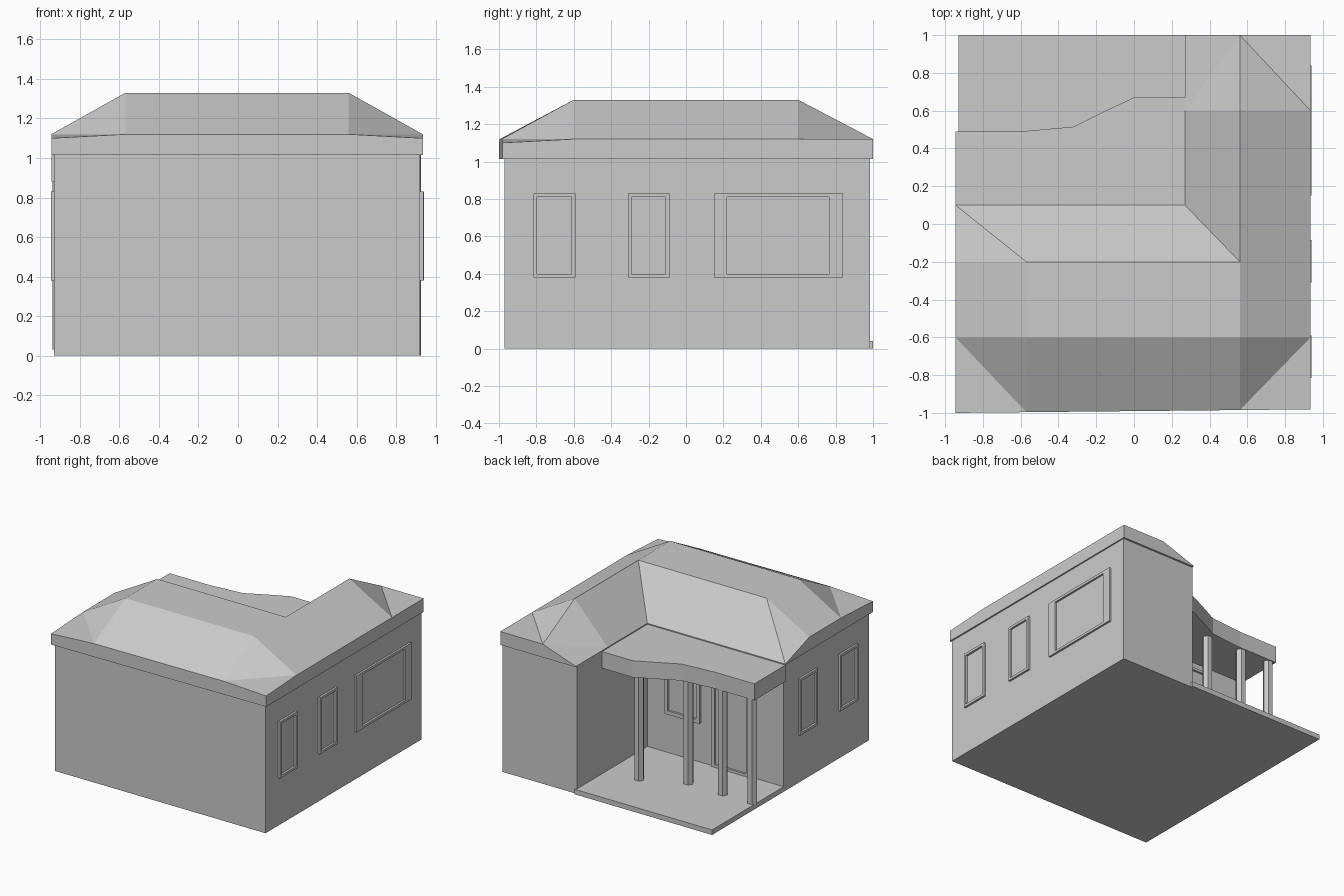
import bpy, bmesh, math

if "Cube" in bpy.data.objects:
    bpy.data.objects.remove(bpy.data.objects["Cube"])

grey = bpy.data.materials.new("plain_grey")
grey.diffuse_color = (0.6, 0.6, 0.6, 1)
grey.use_nodes = True
grey.node_tree.nodes["Principled BSDF"].inputs["Base Color"].default_value = grey.diffuse_color

def finish(bm, name):
    bmesh.ops.recalc_face_normals(bm, faces=bm.faces[:])
    me = bpy.data.meshes.new(name)
    bm.to_mesh(me)
    bm.free()
    me.materials.append(grey)
    ob = bpy.data.objects.new(name, me)
    bpy.context.collection.objects.link(ob)
    return ob

def prism(name, outline, z0, z1):
    """Upright solid from a plan outline."""
    bm = bmesh.new()
    f = bm.faces.new([bm.verts.new((x, y, z0)) for x, y in outline])
    r = bmesh.ops.extrude_face_region(bm, geom=[f], use_keep_orig=True)
    for v in r["geom"]:
        if isinstance(v, bmesh.types.BMVert):
            v.co.z = z1
    return finish(bm, name)

def frame(name, origin, u, n, outer, inner, depth=0.016):
    """Raised rectangular surround on a wall; u = direction along wall, n = outward."""
    bm = bmesh.new()
    def ring(rect, d):
        a0, z0, a1, z1 = rect
        return [bm.verts.new((origin[0] + u[0]*a + n[0]*d, origin[1] + u[1]*a + n[1]*d, z))
                for a, z in ((a0, z0), (a1, z0), (a1, z1), (a0, z1))]
    rings = [ring(outer, -0.005), ring(outer, depth), ring(inner, depth), ring(inner, -0.005)]
    for k in range(4):
        a, b = rings[k], rings[(k + 1) % 4]
        for i in range(4):
            j = (i + 1) % 4
            bm.faces.new((a[i], a[j], b[j], b[i]))
    return finish(bm, name)

# L-shaped walls
prism("walls", [(-0.93, -0.97), (0.922, -0.97), (0.925, 0.985), (0.27, 0.985),
                (0.27, 0.1), (-0.93, 0.1)], 0, 1.016)

# Roof: height grid over the L plan, closed by a fascia and a soffit
XS = [-0.945, -0.57, 0.27, 0.56, 0.935]
YS = [-1, -0.6, -0.2, 0.1, 0.6, 1]
E, T, L = 1.12, 1.33, 1.02      # eave, top deck, inner eave
H = [[1.10, E, E, E, 1.10],
     [E, T, T, T, E],
     [E, T, T, T, E],
     [L, L, L, T, E],
     [L, L, L, T, E],
     [L, L, L, E, E]]
bm = bmesh.new()
top, low = {}, {}
for r, y in enumerate(YS):
    for c, x in enumerate(XS):
        if r > 3 and c < 2:
            continue
        yy = y + 0.01 * (x + 0.945) if r == 0 else y
        top[r, c] = bm.verts.new((x, yy, H[r][c]))
        low[r, c] = bm.verts.new((x, yy, 1.014))
falling = {(0, 0), (2, 0), (4, 3)}          # cells split on the other diagonal
rising = {(0, 3), (2, 2), (4, 2)}
for r in range(5):
    for c in range(4):
        if r > 2 and c < 2:
            continue
        q = [(r, c), (r, c + 1), (r + 1, c + 1), (r + 1, c)]
        t = [top[k] for k in q]
        if (r, c) in falling:
            bm.faces.new((t[0], t[1], t[3]))
            bm.faces.new((t[1], t[2], t[3]))
        elif (r, c) in rising:
            bm.faces.new((t[0], t[1], t[2])) if (r, c) != (2, 2) else bm.faces.new((t[0], t[1], t[3]))
            bm.faces.new((t[0], t[2], t[3])) if (r, c) != (2, 2) else bm.faces.new((t[1], t[2], t[3]))
        else:
            bm.faces.new(t)
        bm.faces.new([low[k] for k in reversed(q)])
to_low = {top[k]: low[k] for k in top}
for e in [e for e in bm.edges if e.is_boundary and e.verts[0] in to_low]:
    a, b = e.verts
    bm.faces.new((a, b, to_low[b], to_low[a]))
finish(bm, "roof")

# Porch floor and curved porch canopy
prism("porch_floor", [(-0.93, 0.09), (0.28, 0.09), (0.28, 1.0), (-0.93, 1.0)], 0, 0.04)
prism("porch_canopy", [(-0.945, 0.09), (0.275, 0.09), (0.275, 0.67), (0, 0.67), (-0.15, 0.6),
                       (-0.32, 0.515), (-0.6, 0.49), (-0.945, 0.49)], 0.88, 1.012)

# Hexagonal porch columns
for i, (x, y) in enumerate([(-0.9, 0.45), (-0.64, 0.45), (-0.33, 0.44), (0.0, 0.59)]):
    ring = [(x + 0.038 * math.cos(k * math.pi / 3), y + 0.038 * math.sin(k * math.pi / 3)) for k in range(6)]
    prism(f"porch_column_{i + 1}", ring, 0.03, 0.89)

# Window surrounds on both side walls
small = [((-0.815, 0.38, -0.59, 0.83), (-0.797, 0.40, -0.612, 0.81)),
         ((-0.31, 0.38, -0.085, 0.83), (-0.292, 0.40, -0.11, 0.81))]
for i, (o, n) in enumerate(small):
    frame(f"right_window_{i + 1}", (0.923, 0), (0, 1), (1, 0), o, n)
    frame(f"left_window_{i + 1}", (-0.93, 0), (0, 1), (-1, 0), o, n)
frame("right_large_window", (0.924, 0), (0, 1), (1, 0), (0.15, 0.38, 0.84, 0.83), (0.22, 0.40, 0.765, 0.81))

# Porch wall window and door surrounds
frame("porch_window", (0, 0.1), (1, 0), (0, 1), (-0.2, 0.35, 0.11, 0.83), (-0.17, 0.38, 0.08, 0.81))
frame("porch_door", (0, 0.1), (1, 0), (0, 1), (-0.64, 0.04, -0.30, 0.83), (-0.61, 0.06, -0.33, 0.81))
